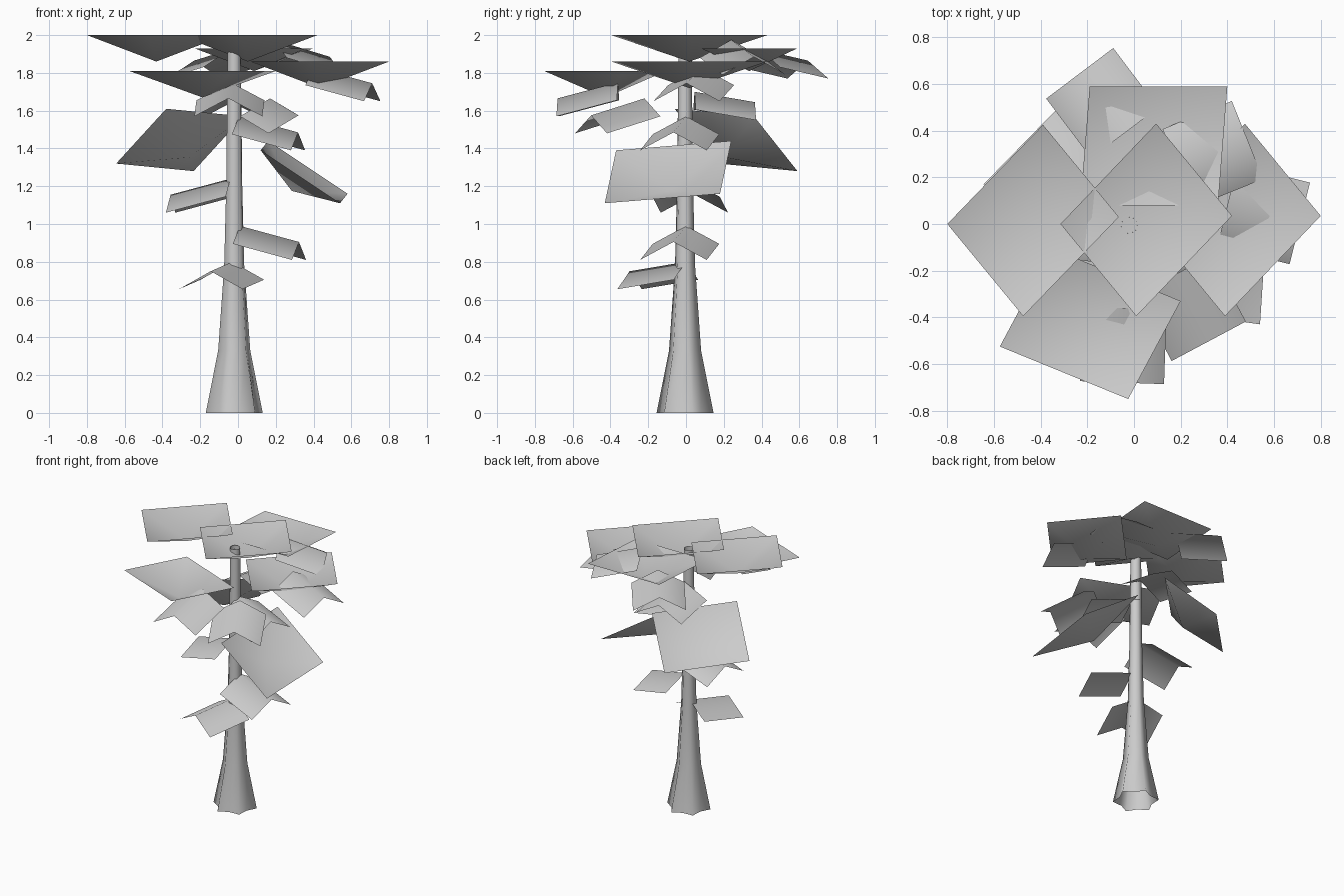
import bpy
from math import cos, sin, pi, radians
from mathutils import Vector

cube = bpy.data.objects.get("Cube")
if cube:
    bpy.data.objects.remove(cube)

grey = bpy.data.materials.new("pale_grey")
grey.use_nodes = True
grey.diffuse_color = (0.6, 0.6, 0.6, 1)
bsdf = grey.node_tree.nodes["Principled BSDF"]
bsdf.inputs["Base Color"].default_value = grey.diffuse_color
bsdf.inputs["Roughness"].default_value = 0.9


def make(name, verts, faces):
    """Create a smooth-shaded grey mesh object."""
    mesh = bpy.data.meshes.new(name)
    mesh.from_pydata(verts, [], faces)
    mesh.materials.append(grey)
    obj = bpy.data.objects.new(name, mesh)
    bpy.context.collection.objects.link(obj)
    bpy.ops.object.select_all(action="DESELECT")
    obj.select_set(True)
    bpy.context.view_layer.objects.active = obj
    bpy.ops.object.shade_smooth_by_angle(angle=radians(80))


def canopy_card(name, a, b, c, sag=0.14):
    """Square card whose centre sags below its rim; d completes the square."""
    a, b, c = Vector(a), Vector(b), Vector(c)
    normal = (b - a).cross(c - b).normalized()
    corners = [a, b, c, a + c - b]
    if normal.z < 0:
        normal = -normal
        corners.reverse()
    centre = (a + c) / 2 - normal * sag
    make(name, corners + [centre], [(i, (i + 1) % 4, 4) for i in range(4)])


def folded_leaf(name, base, heading, droop, length=0.32, half=0.18, fold=0.095):
    """Two quads meeting on a ridge that leaves the trunk along a heading."""
    h = radians(heading)
    ridge = Vector((cos(h) * length, sin(h) * length, -droop))
    side = Vector((-sin(h) * half, cos(h) * half, 0))
    drop = Vector((0, 0, -fold))
    r0 = Vector(base)
    r1 = r0 + ridge
    verts = [r0, r1, r1 + side + drop, r0 + side + drop,
             r1 - side + drop, r0 - side + drop]
    make(name, verts, [(0, 1, 2, 3), (1, 0, 5, 4)])


# Trunk: open tube with lobed, flaring roots
SIDES = 12
rings = [(0, 0.156, 0.118), (0.33, 0.088, 0.072), (0.78, 0.055, 0.047),
         (1.2, 0.044, 0.04), (1.93, 0.036, 0.034)]
verts = []
for z, outer, inner in rings:
    for i in range(SIDES):
        r = inner if i % 2 else outer
        t = 2 * pi * i / SIDES + radians(15)
        verts.append((-0.02 + r * cos(t), -0.005 + r * sin(t), z))
faces = []
for k in range(len(rings) - 1):
    for i in range(SIDES):
        j = (i + 1) % SIDES
        faces.append((k * SIDES + i, k * SIDES + j, (k + 1) * SIDES + j, (k + 1) * SIDES + i))
make("trunk", verts, faces)

# Large sagging cards of the crown
canopy_card("crown_right", (-0.8, 0, 2), (-0.475, -0.395, 2), (-0.065, 0.03, 2))
canopy_card("crown_middle", (-0.315, 0, 2), (0.01, -0.395, 2), (0.42, 0.035, 2))
canopy_card("crown_left", (0.065, 0, 1.86), (0.39, -0.395, 1.86), (0.8, 0.035, 1.86))
canopy_card("crown_front", (-0.575, -0.525, 1.81), (-0.025, -0.75, 1.81), (0.2, -0.33, 1.81))
canopy_card("crown_back", (-0.23, 0.08, 1.93), (0.36, 0.08, 1.93), (0.4, 0.59, 1.93), 0.12)
# Large tilted cards below the crown
canopy_card("drooping_card_back", (-0.645, 0.17, 1.32), (-0.38, -0.06, 1.61), (0.03, 0.36, 1.57), 0.12)
canopy_card("drooping_card_left", (0.12, -0.37, 1.39), (0.54, -0.43, 1.11), (0.58, 0.18, 1.16), 0.12)

# Small folded leaves spiralling up the trunk
folded_leaf("leaf_low_front", (-0.03, 0, 0.8), -111, 0.05)
folded_leaf("leaf_low_left", (0.01, 0, 0.99), -12, 0.085)
folded_leaf("leaf_low_right", (-0.04, 0, 1.24), 172, 0.085)
folded_leaf("leaf_mid_left", (0.005, 0, 1.57), -12, 0.085)
folded_leaf("leaf_mid_back", (-0.02, 0.045, 1.7), 92, 0.055)
folded_leaf("leaf_front_left", (0.17, -0.22, 1.665), -62, 0.09)
folded_leaf("leaf_front", (-0.04, -0.36, 1.75), -92, 0.085)
folded_leaf("leaf_left", (0.4, 0.08, 1.83), -14, 0.085)
folded_leaf("leaf_back", (-0.04, 0.39, 1.925), 127, 0.06)
folded_leaf("leaf_back_left", (0.19, 0.24, 1.975), 22, 0.09)
